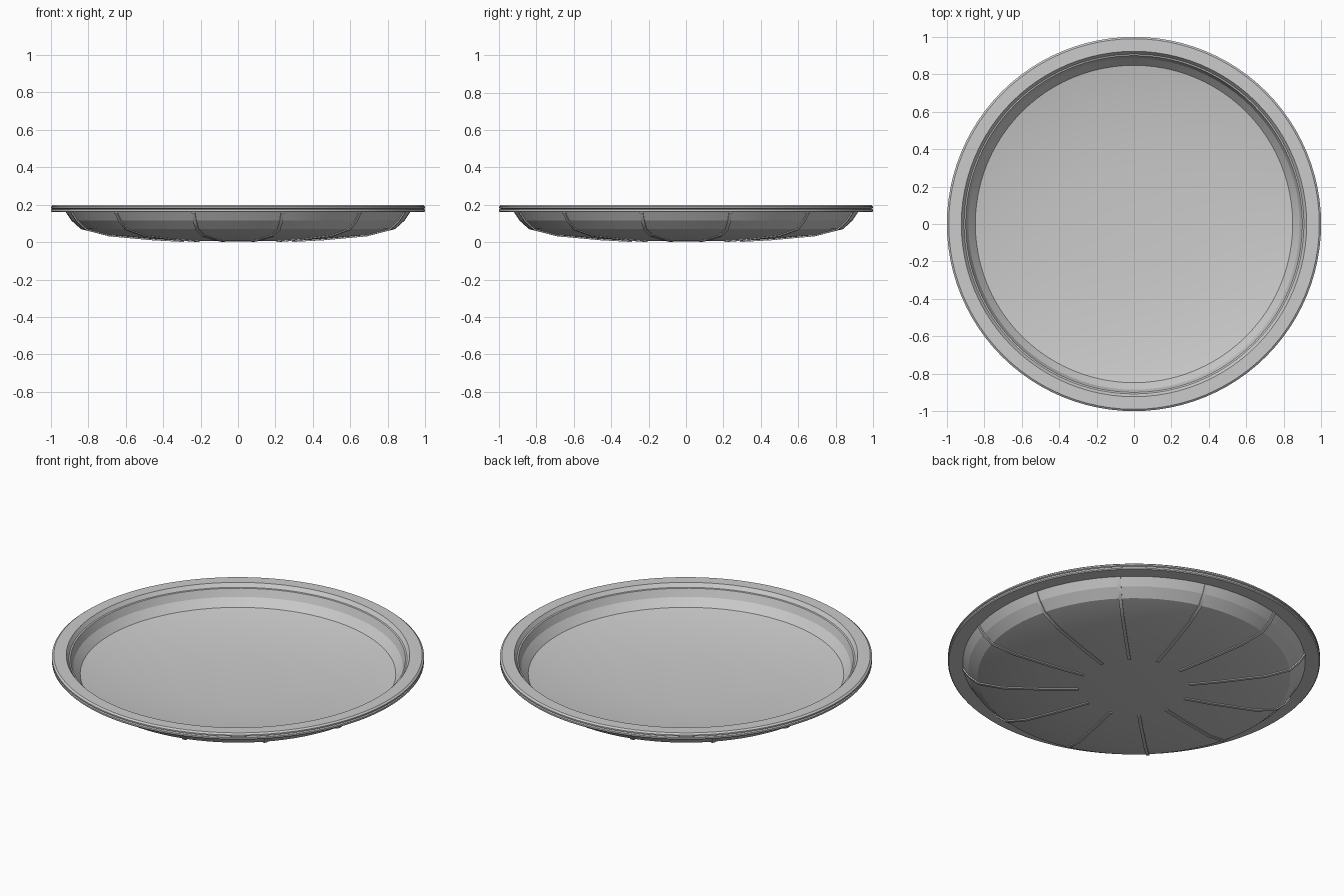
import bpy, bmesh, math

old = bpy.data.objects.get("Cube")
if old:
    bpy.data.objects.remove(old, do_unlink=True)

SEGMENTS = 96
RIB_COUNT = 12

grey = bpy.data.materials.new("plain grey")
grey.use_nodes = True
colour = (0.6, 0.6, 0.6, 1)
grey.diffuse_color = colour
grey.node_tree.nodes["Principled BSDF"].inputs["Base Color"].default_value = colour


def finish(bm, name, angle):
    """Turn a bmesh into a shaded grey object."""
    bmesh.ops.recalc_face_normals(bm, faces=bm.faces)
    mesh = bpy.data.meshes.new(name)
    bm.to_mesh(mesh)
    bm.free()
    obj = bpy.data.objects.new(name, mesh)
    bpy.context.collection.objects.link(obj)
    mesh.materials.append(grey)
    bpy.ops.object.select_all(action='DESELECT')
    obj.select_set(True)
    bpy.context.view_layer.objects.active = obj
    bpy.ops.object.shade_smooth_by_angle(angle=math.radians(angle))
    return obj


# Underside, from the centre out to the flange
underside = [(0, 0.004), (0.3, 0.007), (0.47, 0.016), (0.71, 0.037),
             (0.84, 0.07), (0.89, 0.115), (0.92, 0.16)]
# Flange with a grooved outer edge and a small step inside
rim = [(0.995, 0.16), (1.0, 0.165), (1.0, 0.174), (0.992, 0.178),
       (1.0, 0.182), (1.0, 0.19), (0.99, 0.198), (0.923, 0.198),
       (0.908, 0.176), (0.9, 0.174)]
# Wall and shallow floor of the inside
inside = [(0.885, 0.13), (0.848, 0.085), (0.71, 0.058), (0.47, 0.036),
          (0.3, 0.026), (0, 0.022)]

# Dish: one closed profile spun about the vertical axis
bm = bmesh.new()
points = [bm.verts.new((r, 0, z)) for r, z in underside + rim + inside]
edges = [bm.edges.new(pair) for pair in zip(points, points[1:])]
bmesh.ops.spin(bm, geom=points + edges, cent=(0, 0, 0), axis=(0, 0, 1),
               angle=math.tau, steps=SEGMENTS)
bmesh.ops.remove_doubles(bm, verts=bm.verts, dist=0.0001)
finish(bm, "dish", 14)

# Ribs: thin radial strips that follow the underside
bm = bmesh.new()
HALF_WIDTH, HEIGHT = 0.009, 0.006
path = underside[1:]
for k in range(RIB_COUNT):
    a = math.tau * (k + 0.5) / RIB_COUNT
    ca, sa = math.cos(a), math.sin(a)
    rings = []
    for i, (r, z) in enumerate(path):
        (r0, z0), (r1, z1) = path[max(i - 1, 0)], path[min(i + 1, len(path) - 1)]
        length = math.hypot(r1 - r0, z1 - z0)
        nr, nz = (z1 - z0) / length, -(r1 - r0) / length
        ring = []
        for side, depth in ((-1, -HEIGHT), (-1, HEIGHT), (1, HEIGHT), (1, -HEIGHT)):
            rr, w = r + nr * depth, side * HALF_WIDTH
            height = min(max(z + nz * depth, 0), 0.165)
            ring.append(bm.verts.new((rr * ca - w * sa, rr * sa + w * ca, height)))
        rings.append(ring)
    for a_ring, b_ring in zip(rings, rings[1:]):
        for j in range(4):
            n = (j + 1) % 4
            bm.faces.new((a_ring[j], a_ring[n], b_ring[n], b_ring[j]))
    bm.faces.new(rings[0])
    bm.faces.new(rings[-1])
finish(bm, "underside_ribs", 30)
